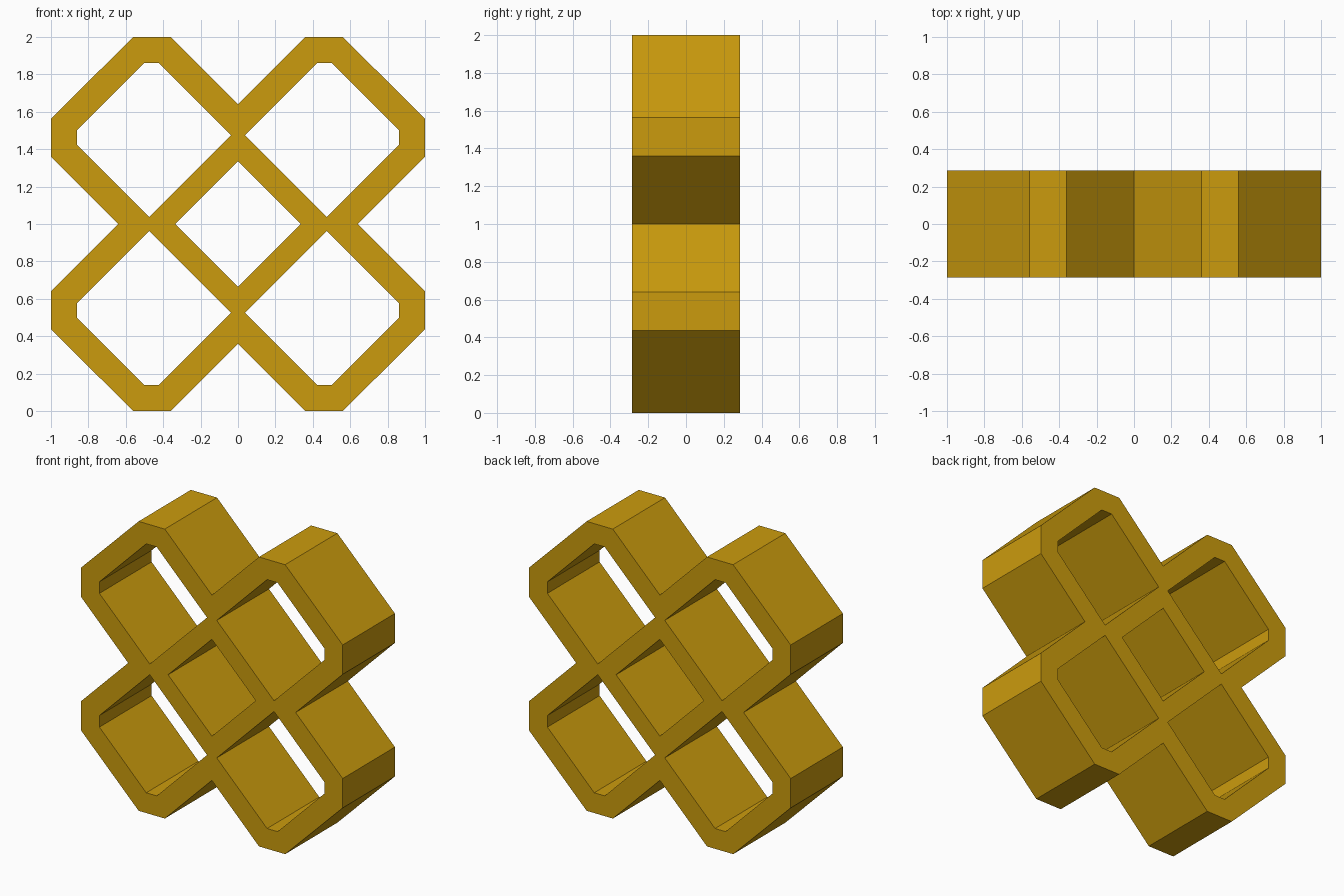
import bpy
from math import pi

if "Cube" in bpy.data.objects:
    bpy.data.objects.remove(bpy.data.objects["Cube"])

HALF_DEPTH = 0.285


def four_way(points):
    """Mirror a first-quadrant chain into a closed symmetric outline."""
    loop = list(points)
    for sx, sz, rev in ((1, -1, True), (-1, -1, False), (-1, 1, True)):
        chain = [(sx * x, sz * z) for x, z in points]
        for p in (chain[::-1] if rev else chain):
            if p != loop[-1] and p != loop[0]:
                loop.append(p)
    return loop


# Outer silhouette, central diamond and one corner opening (about the centre)
outline = four_way([(0, 0.64), (0.36, 1), (0.56, 1), (1, 0.563), (1, 0.36), (0.64, 0)])
diamond = four_way([(0, 0.335), (0.335, 0)])
corner = [(0.037, 0.475), (0.422, 0.86), (0.502, 0.86),
          (0.86, 0.502), (0.86, 0.422), (0.475, 0.037)]
loops = [outline, diamond]
loops += [[(sx * x, sz * z) for x, z in corner] for sx in (-1, 1) for sz in (-1, 1)]

# Filled profile extruded through its depth
curve = bpy.data.curves.new("lattice_frame", 'CURVE')
curve.dimensions = '2D'
curve.fill_mode = 'BOTH'
curve.extrude = HALF_DEPTH
for loop in loops:
    spline = curve.splines.new('POLY')
    spline.points.add(len(loop) - 1)
    for point, (x, z) in zip(spline.points, loop):
        point.co = (x, z, 0, 1)
    spline.use_cyclic_u = True

frame = bpy.data.objects.new("lattice_frame", curve)
bpy.context.collection.objects.link(frame)
frame.rotation_euler = (pi / 2, 0, 0)
frame.location.z = 1

# Convert to a clean flat-shaded mesh
bpy.context.view_layer.objects.active = frame
frame.select_set(True)
bpy.ops.object.convert(target='MESH')
bpy.ops.object.transform_apply(location=True, rotation=True, scale=True)
bpy.ops.object.mode_set(mode='EDIT')
bpy.ops.mesh.select_all(action='SELECT')
bpy.ops.mesh.remove_doubles(threshold=0.0005)
bpy.ops.mesh.normals_make_consistent(inside=False)
bpy.ops.object.mode_set(mode='OBJECT')
bpy.ops.object.shade_flat()

# Golden ochre colour
gold = bpy.data.materials.new("golden_ochre")
gold.diffuse_color = (0.60, 0.33, 0.004, 1)
gold.use_nodes = True
gold.node_tree.nodes["Principled BSDF"].inputs["Base Color"].default_value = gold.diffuse_color
frame.data.materials.clear()
frame.data.materials.append(gold)
